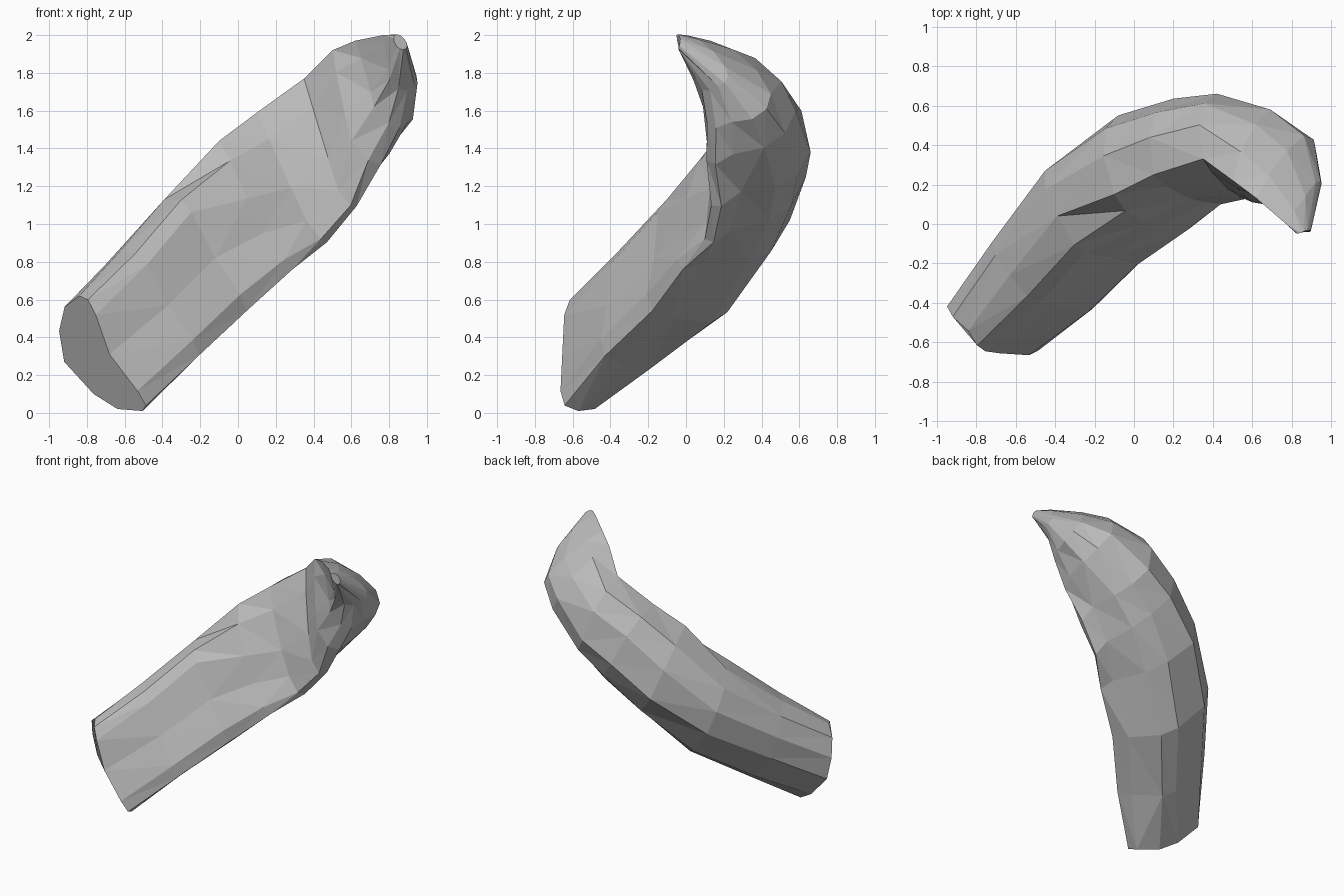
import bpy, bmesh, math
from mathutils import Vector

if "Cube" in bpy.data.objects:
    bpy.data.objects.remove(bpy.data.objects["Cube"])

# Cross-sections along the bent tube: top, front, bottom and back extreme of each
STATIONS = [
    ((-.84, -.54, .62), (-.68, -.655, .31), (-.505, -.57, .01), (-.92, -.40, .27)),
    ((-.63, -.26, .85), (-.37, -.42, .57), (-.26, -.34, .26), (-.67, -.07, .49)),
    ((-.39, .04, 1.13), (-.12, -.17, .82), (.00, -.06, .50), (-.39, .30, .74)),
    ((-.10, .15, 1.44), (.13, -.01, .95), (.27, .09, .79), (-.08, .55, 1.02)),
    ((.10, .25, 1.59), (.36, .11, 1.02), (.45, .24, .97), (.20, .635, 1.25)),
    ((.35, .33, 1.77), (.53, .14, 1.18), (.62, .29, 1.17), (.42, .66, 1.38)),
    ((.50, .22, 1.92), (.60, .11, 1.44), (.80, .25, 1.37), (.69, .58, 1.60)),
    ((.62, .13, 1.97), (.72, .09, 1.62), (.90, .24, 1.54), (.86, .45, 1.69)),
    ((.77, .00, 2.00), (.80, .04, 1.76), (.935, .17, 1.73), (.92, .21, 1.83)),
    ((.83, -.05, 2.00), (.84, -.04, 1.94), (.89, -.04, 1.93), (.88, -.03, 1.98)),
]
# Corner shape of each quarter: under 1 is boxy, 1 is round, 2 is straight
CORNERS = [
    (.60, .60, .75, 1.0),
    (.50, .65, .42, 1.0),
    (.45, .65, .50, 1.0),
    (1.2, .80, .65, .90),
    (1.5, .95, .75, .85),
    (1.6, .95, .80, .85),
    (1.8, .85, .85, 1.1),
    (2.2, .80, 1.0, 1.1),
    (2.0, .90, 1.2, 1.0),
    (1.0, 1.0, 1.0, 1.0),
]
STEPS = 3          # points per quarter of a section


def section(extremes, corners):
    """Closed ring through four extremes, joined by shaped quarters."""
    pts = [Vector(p) for p in extremes]
    mid = sum(pts, Vector()) / 4
    ring = []
    for i, power in enumerate(corners):
        a, b = pts[i] - mid, pts[(i + 1) % 4] - mid
        for k in range(STEPS):
            t = k / STEPS * math.pi / 2
            ring.append(mid + a * math.cos(t) ** power + b * math.sin(t) ** power)
    return ring


# Bent tube skinned through the sections, closed at both ends
bm = bmesh.new()
rings = [[bm.verts.new(p) for p in section(s, c)] for s, c in zip(STATIONS, CORNERS)]
n = len(rings[0])
for r0, r1 in zip(rings, rings[1:]):
    for i in range(n):
        j = (i + 1) % n
        bm.faces.new((r0[i], r0[j], r1[j], r1[i]))
bm.faces.new(rings[0])
bm.faces.new(rings[-1])
bmesh.ops.triangulate(bm, faces=[f for f in bm.faces if len(f.verts) == 4])
bmesh.ops.recalc_face_normals(bm, faces=bm.faces)
mesh = bpy.data.meshes.new("bent_tube")
bm.to_mesh(mesh)
bm.free()

grey = bpy.data.materials.new("plain grey")
grey.diffuse_color = (.5, .5, .5, 1)
grey.use_nodes = True
grey.node_tree.nodes["Principled BSDF"].inputs["Base Color"].default_value = grey.diffuse_color
mesh.materials.append(grey)
tube = bpy.data.objects.new("bent_tube", mesh)
bpy.context.collection.objects.link(tube)
